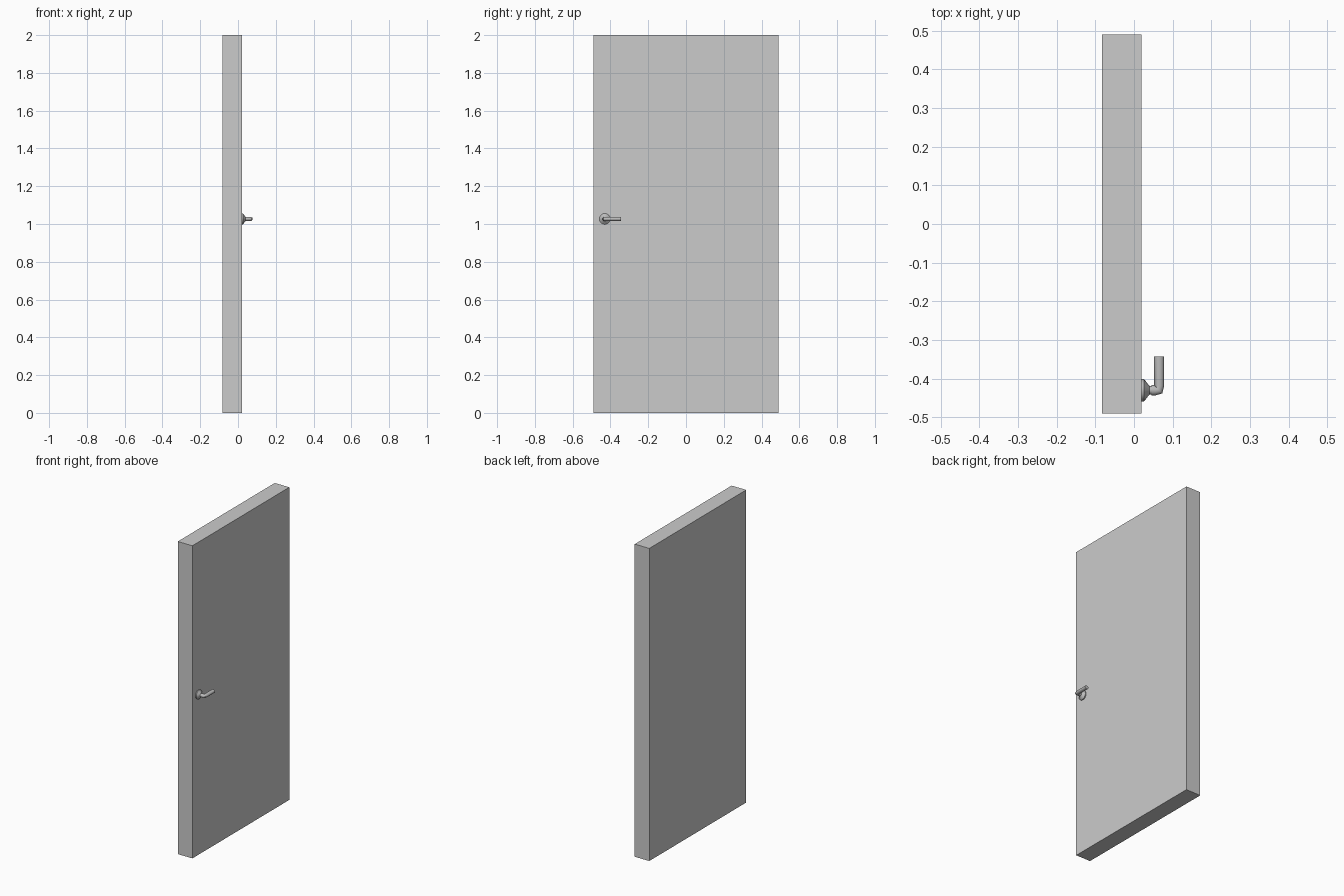
import bpy, bmesh, math
from mathutils import Vector

cube = bpy.data.objects.get("Cube")
if cube:
    bpy.data.objects.remove(cube, do_unlink=True)


def material(name, value):
    m = bpy.data.materials.new(name)
    m.use_nodes = True
    colour = (value, value, value, 1)
    m.diffuse_color = colour
    m.node_tree.nodes["Principled BSDF"].inputs["Base Color"].default_value = colour
    return m


def finish(name, bm, mat):
    bmesh.ops.remove_doubles(bm, verts=bm.verts, dist=1e-5)
    bmesh.ops.recalc_face_normals(bm, faces=bm.faces)
    mesh = bpy.data.meshes.new(name)
    bm.to_mesh(mesh)
    bm.free()
    mesh.materials.append(mat)
    obj = bpy.data.objects.new(name, mesh)
    bpy.context.collection.objects.link(obj)
    return obj


grey = material("painted grey", 0.6)
metal = material("handle grey", 0.5)

BACK, FRONT = -0.083, 0.02
HALF_W, HEIGHT = 0.49, 2.0
PANEL_W, GROOVE = 0.372, 0.017
PANELS = [(0.105, 0.67), (0.675, 1.335), (1.34, 1.9)]  # bottom and top of each

# Door slab: each broad side is a grid whose panel cells are inset twice
bm = bmesh.new()
ys = [-HALF_W, -PANEL_W, PANEL_W, HALF_W]
zs = [0] + [z for panel in PANELS for z in panel] + [HEIGHT]
for x, out in ((FRONT, 1), (BACK, -1)):
    for j in range(len(zs) - 1):
        for i in range(3):
            corners = [(ys[i], zs[j]), (ys[i + 1], zs[j]),
                       (ys[i + 1], zs[j + 1]), (ys[i], zs[j + 1])]
            face = bm.faces.new([bm.verts.new((x, y, z)) for y, z in corners[::out]])
            if i == 1 and j % 2 == 1:
                face.normal_update()
                # sloping groove, then raised field
                for width, depth in ((0.067, -GROOVE), (0.034, GROOVE)):
                    bmesh.ops.inset_region(bm, faces=[face], thickness=width,
                                           depth=0, use_even_offset=True)
                    for v in face.verts:
                        v.co.x += out * depth
bmesh.ops.remove_doubles(bm, verts=bm.verts, dist=1e-5)
rim = [e for e in bm.edges if e.is_boundary]
bmesh.ops.bridge_loops(bm, edges=rim)
finish("door_slab", bm, grey)


def skin(bm, rings):
    """Join rings of points into a closed tube."""
    loops = [[bm.verts.new(p) for p in ring] for ring in rings]
    n = len(loops[0])
    for a, b in zip(loops, loops[1:]):
        for i in range(n):
            k = (i + 1) % n
            bm.faces.new((a[i], a[k], b[k], b[i]))
    bm.faces.new(loops[0])
    bm.faces.new(loops[-1])


def circle(centre, u, v, sides=16):
    steps = [2 * math.pi * i / sides for i in range(sides)]
    return [centre + u * math.cos(t) + v * math.sin(t) for t in steps]


def smooth(obj):
    bpy.ops.object.select_all(action='DESELECT')
    obj.select_set(True)
    bpy.context.view_layer.objects.active = obj
    bpy.ops.object.shade_smooth_by_angle(angle=math.radians(35))


# Round plate and neck, turned about the x axis
HANDLE_Y, HANDLE_Z = -0.43, 1.027
bm = bmesh.new()
profile = [(FRONT, 0.029), (0.026, 0.029), (0.04, 0.011), (0.055, 0.01)]
skin(bm, [circle(Vector((x, HANDLE_Y, HANDLE_Z)), Vector((0, r, 0)), Vector((0, 0, r)))
          for x, r in profile])
smooth(finish("handle_rose", bm, metal))

# Lever: short neck bending into a straight grip along y
bm = bmesh.new()
up = Vector((0, 0, 0.011))
path = [(0.045, HANDLE_Y, (0, 1, 0)), (0.056, HANDLE_Y, (0, 1, 0)),
        (0.064, -0.429, (0.7, 0.7, 0)), (0.065, -0.418, (1, 0, 0)),
        (0.065, -0.343, (1, 0, 0))]
skin(bm, [circle(Vector((x, y, HANDLE_Z)), Vector((-d[0], d[1], 0)) * 0.013, up)
          for x, y, d in path])
smooth(finish("handle_lever", bm, metal))
